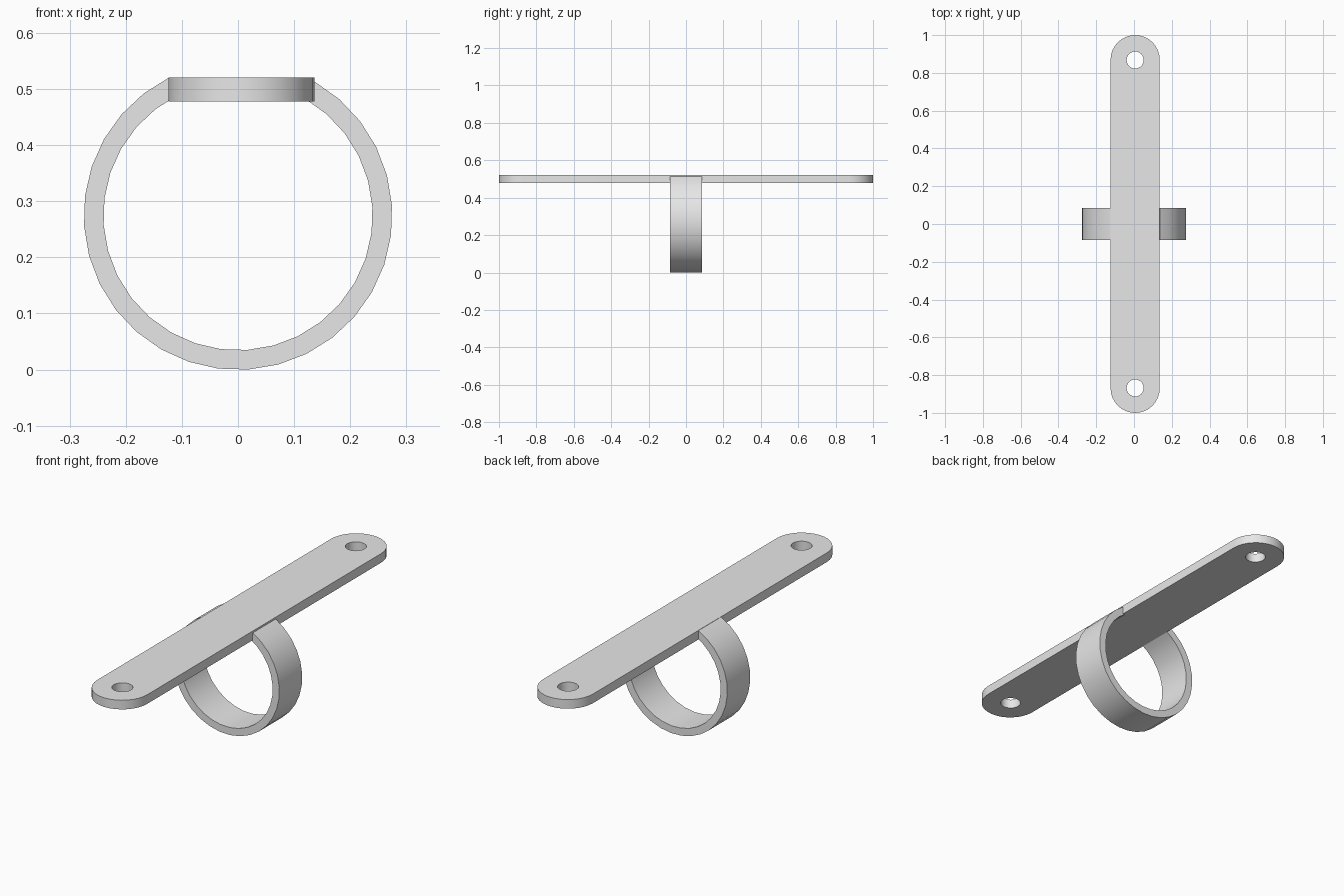
import bpy
import bmesh
from math import cos, sin, pi, radians

cube = bpy.data.objects.get("Cube")
if cube:
    bpy.data.objects.remove(cube, do_unlink=True)

# Material
grey = bpy.data.materials.new("light grey")
grey.use_nodes = True
grey.diffuse_color = (0.8, 0.8, 0.8, 1)
grey.node_tree.nodes["Principled BSDF"].inputs["Base Color"].default_value = (0.8, 0.8, 0.8, 1)


def prism(name, outline, offset):
    """Extrude a closed list of points along an offset into a solid."""
    bm = bmesh.new()
    face = bm.faces.new([bm.verts.new(p) for p in outline])
    new = bmesh.ops.extrude_face_region(bm, geom=[face])["geom"]
    bmesh.ops.translate(bm, vec=offset, verts=[g for g in new if isinstance(g, bmesh.types.BMVert)])
    bmesh.ops.recalc_face_normals(bm, faces=bm.faces[:])
    mesh = bpy.data.meshes.new(name)
    bm.to_mesh(mesh)
    bm.free()
    mesh.materials.append(grey)
    obj = bpy.data.objects.new(name, mesh)
    bpy.context.collection.objects.link(obj)
    return obj


def smooth(obj):
    bpy.ops.object.select_all(action="DESELECT")
    obj.select_set(True)
    bpy.context.view_layer.objects.active = obj
    bpy.ops.object.shade_smooth_by_angle(angle=radians(30))


# Mounting plate: a long slot shape with a half-round at each end
plate_x, half_width, end_y = 0.006, 0.13, 0.87
bottom, thickness, steps = 0.478, 0.043, 16
outline = []
for side in (1, -1):
    for i in range(steps + 1):
        a = pi * i / steps
        outline.append((plate_x + side * half_width * cos(a),
                        side * (end_y + half_width * sin(a)), bottom))
plate = prism("mounting_plate", outline, (0, 0, thickness))

# Screw holes through both ends
for side in (1, -1):
    circle = [(plate_x + 0.045 * cos(2 * pi * i / 32),
               side * 0.868 + 0.045 * sin(2 * pi * i / 32), bottom - 0.1) for i in range(32)]
    cutter = prism("hole_cutter", circle, (0, 0, 0.3))
    cutter.hide_render = True
    cut = plate.modifiers.new("hole", "BOOLEAN")
    cut.operation, cut.solver, cut.object = "DIFFERENCE", "EXACT", cutter
    bpy.context.view_layer.objects.active = plate
    bpy.ops.object.modifier_apply(modifier=cut.name)
    bpy.data.objects.remove(cutter, do_unlink=True)
smooth(plate)

# Ring: an open band whose two ends run into the sides of the plate
centre_z, outer, inner, half_depth = 0.2745, 0.275, 0.24, 0.085
angles = [radians(-153.6 + 11.25 * i) for i in range(28)]


def arc(radius, order):
    return [(radius * sin(a), -half_depth, centre_z - radius * cos(a)) for a in order]


ring = prism("ring_band", arc(outer, angles) + arc(inner, angles[::-1]), (0, 2 * half_depth, 0))
smooth(ring)
